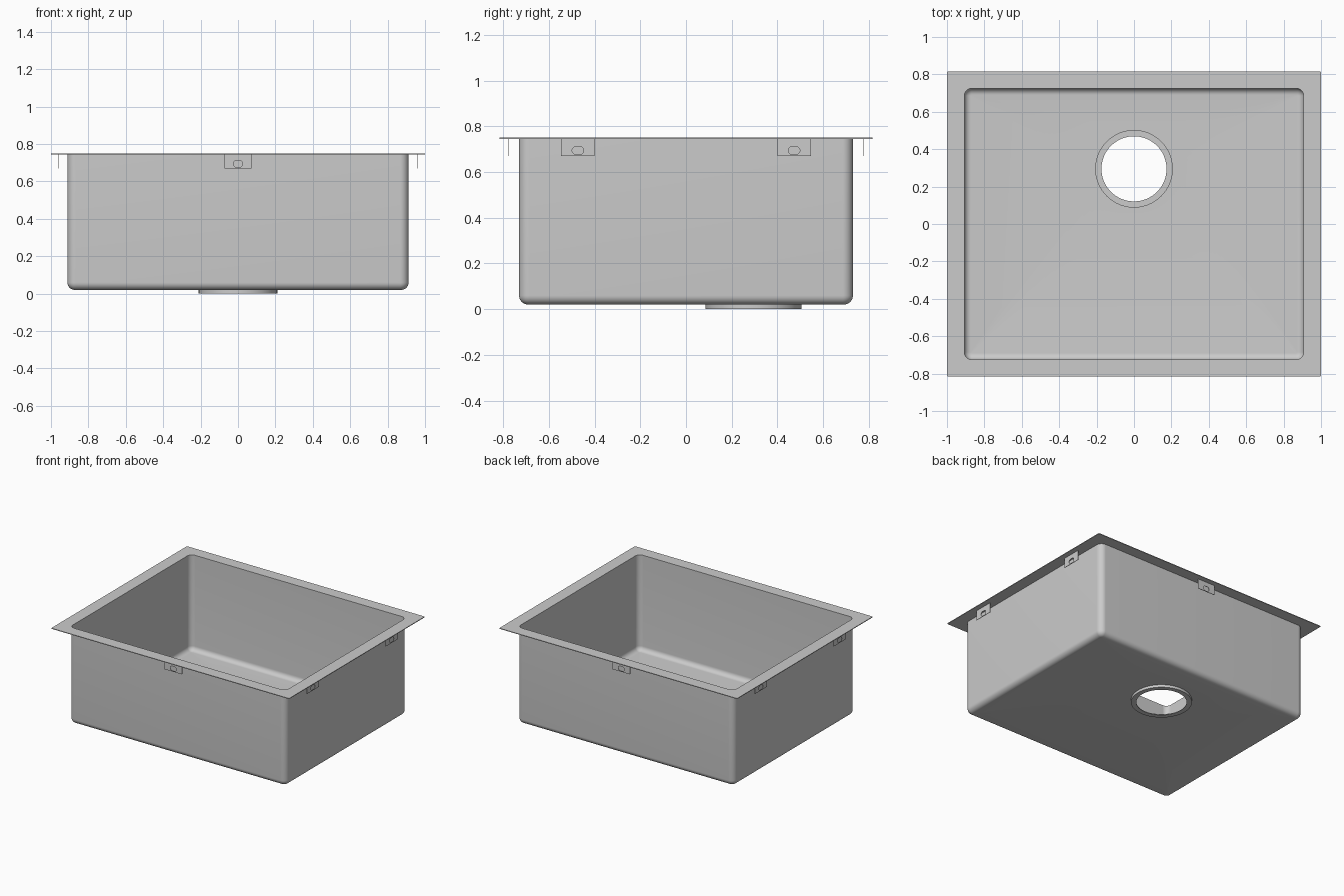
import bpy, bmesh
from math import sin, cos, pi, radians

if "Cube" in bpy.data.objects:
    bpy.data.objects.remove(bpy.data.objects["Cube"])

ARC = 16      # segments per quarter circle
T = 0.005     # sheet metal thickness
TOP = 0.75
DRAIN_Y = 0.295


def ring(hx, hy, r, z, cy=0.0):
    """Rounded rectangle (a circle when hx = hy = r)."""
    pts = []
    for q, (sx, sy) in enumerate([(1, 1), (-1, 1), (-1, -1), (1, -1)]):
        for i in range(ARC + 1):
            a = (q + i / ARC) * pi / 2
            pts.append((sx * (hx - r) + r * cos(a),
                        cy + sy * (hy - r) + r * sin(a), z))
    return pts


def circle(r, z):
    return ring(r, r, r, z, DRAIN_Y)


def loft(name, rings):
    """Skin a closed loop of rings into a solid with a hole through it."""
    bm = bmesh.new()
    loops = [[bm.verts.new(p) for p in pts] for pts in rings]
    n = len(loops[0])
    for a, b in zip(loops, loops[1:] + loops[:1]):
        for i in range(n):
            j = (i + 1) % n
            bm.faces.new((a[i], a[j], b[j], b[i]))
    bmesh.ops.remove_doubles(bm, verts=bm.verts, dist=1e-5)
    bmesh.ops.recalc_face_normals(bm, faces=bm.faces)
    mesh = bpy.data.meshes.new(name)
    bm.to_mesh(mesh)
    bm.free()
    obj = bpy.data.objects.new(name, mesh)
    bpy.context.collection.objects.link(obj)
    bpy.ops.object.select_all(action='DESELECT')
    obj.select_set(True)
    bpy.context.view_layer.objects.active = obj
    bpy.ops.object.shade_smooth_by_angle(angle=radians(30))
    return obj


def bowl_skin(hx, hy, corner, fillet, floor_z, rim_z):
    """Rings from the rim down the wall and round the floor fillet."""
    rings = [ring(hx, hy, corner, rim_z)]
    for i in range(9):
        a = i / 8 * pi / 2
        d = fillet * (1 - cos(a))
        rings.append(ring(hx - d, hy - d, corner - d,
                          floor_z + fillet * (1 - sin(a))))
    return rings


# Sink bowl: flange, walls, floor and recessed drain ring in one sheet
inside = [ring(1.0, 0.815, 0.006, TOP)]
inside += bowl_skin(0.907, 0.725, 0.040, 0.035, 0.02 + T, TOP)
inside += [circle(0.205, 0.02 + T), circle(0.205, T), circle(0.174, T)]
outside = [ring(1.0, 0.815, 0.006, TOP - T)]
outside += bowl_skin(0.907 + T, 0.725 + T, 0.040 + T, 0.035 + T, 0.02, TOP - T)
outside += [circle(0.210, 0.02), circle(0.210, 0.0), circle(0.174, 0.0)]
loft("sink_bowl", inside + outside[::-1])


# Mounting tabs hanging under the flange, each with an oval hole
def tab(name, x, y, turn):
    h = 0.0015
    obj = loft(name, [ring(0.073, 0.0375, 0, h),
                      ring(0.025, 0.017, 0.017, h, -0.014),
                      ring(0.025, 0.017, 0.017, -h, -0.014),
                      ring(0.073, 0.0375, 0, -h)])
    obj.location = (x, y, 0.708)
    obj.rotation_euler = (pi / 2, 0, turn)


for s, side in ((-1, "left"), (1, "right")):
    tab(side + "_front_tab", s * 0.96, -0.473, s * pi / 2)
    tab(side + "_back_tab", s * 0.96, 0.473, s * pi / 2)
tab("front_tab", 0, -0.775, 0)
tab("back_tab", 0, 0.775, pi)
